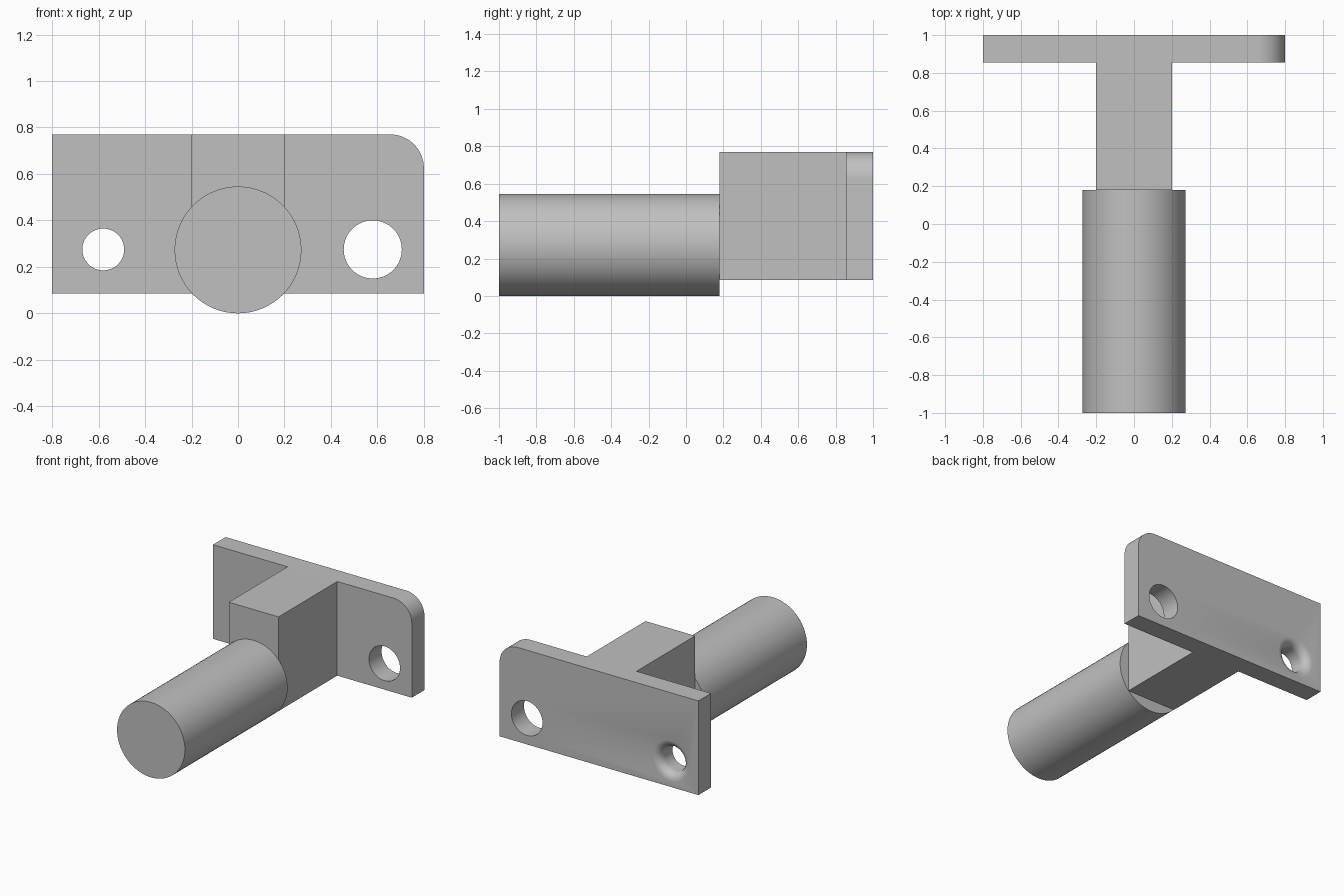
import bpy, bmesh, math
from mathutils import Matrix, Vector

default = bpy.data.objects.get("Cube")
if default:
    bpy.data.objects.remove(default)

grey = bpy.data.materials.new("plain grey")
grey.use_nodes = True
grey.diffuse_color = (0.53, 0.53, 0.53, 1)
grey.node_tree.nodes["Principled BSDF"].inputs["Base Color"].default_value = grey.diffuse_color

BOTTOM, TOP = 0.085, 0.77      # height range of plate and block
AXIS_Z = 0.275                 # height of pin and hole axes
PLATE_FRONT, BACK = 0.855, 1.0
PIN_END = 0.18


def finish(name, bm):
    """Turn a bmesh into a grey object."""
    bmesh.ops.recalc_face_normals(bm, faces=bm.faces)
    mesh = bpy.data.meshes.new(name)
    bm.to_mesh(mesh)
    bm.free()
    mesh.materials.append(grey)
    obj = bpy.data.objects.new(name, mesh)
    bpy.context.collection.objects.link(obj)
    return obj


def prism(name, outline, y0, y1):
    """Extrude an (x, z) outline along y."""
    bm = bmesh.new()
    face = bm.faces.new([bm.verts.new((x, y0, z)) for x, z in outline])
    out = bmesh.ops.extrude_face_region(bm, geom=[face])
    verts = [v for v in out["geom"] if isinstance(v, bmesh.types.BMVert)]
    bmesh.ops.translate(bm, verts=verts, vec=(0, y1 - y0, 0))
    return finish(name, bm)


def lathe(name, profile, x, z, steps=64):
    """Stack rings of (radius, y) around an axis along y and cap both ends."""
    bm = bmesh.new()
    rings = []
    for r, y in profile:
        angles = [math.tau * i / steps for i in range(steps)]
        rings.append([bm.verts.new((x + r * math.cos(a), y, z + r * math.sin(a))) for a in angles])
    for a, b in zip(rings, rings[1:]):
        for i in range(steps):
            j = (i + 1) % steps
            bm.faces.new((a[i], a[j], b[j], b[i]))
    bm.faces.new(rings[0])
    bm.faces.new(rings[-1])
    return finish(name, bm)


def select_only(obj):
    bpy.ops.object.select_all(action='DESELECT')
    obj.select_set(True)
    bpy.context.view_layer.objects.active = obj


def cut(target, cutter):
    mod = target.modifiers.new("cut", 'BOOLEAN')
    mod.operation, mod.solver, mod.object = 'DIFFERENCE', 'EXACT', cutter
    select_only(target)
    bpy.ops.object.modifier_apply(modifier=mod.name)
    bpy.data.objects.remove(cutter)


# Mounting plate with one rounded upper corner
corner = 0.145
arc = [(0.8 - corner + corner * math.cos(a), TOP - corner + corner * math.sin(a))
       for a in (math.pi / 2 * i / 16 for i in range(17))]
plate = prism("mounting_plate", [(-0.8, BOTTOM), (0.8, BOTTOM)] + arc + [(-0.8, TOP)],
              PLATE_FRONT, BACK)

# Plain large hole
cut(plate, lathe("large_hole_cutter", [(0.125, 0.8), (0.125, 1.1)], 0.58, AXIS_Z))

# Small hole with a rounded lip at the back
lip, hole = 0.06, 0.09
curve = [(hole + lip * (1 - math.cos(a)), BACK - lip + lip * math.sin(a))
         for a in (math.pi / 2 * i / 10 for i in range(10))]
cut(plate, lathe("small_hole_cutter", [(hole, 0.8)] + curve +
                 [(hole + lip, BACK + 0.001), (hole + lip, 1.1)], -0.58, AXIS_Z))

# Square neck joining plate and pin
neck = prism("neck_block", [(-0.2, BOTTOM), (0.2, BOTTOM), (0.2, TOP), (-0.2, TOP)],
             PIN_END, PLATE_FRONT)

# Round pin
pin = lathe("round_pin", [(0.273, -1.0), (0.273, PIN_END)], 0, 0.273)

for obj in (plate, neck, pin):
    select_only(obj)
    bpy.ops.object.shade_smooth_by_angle(angle=math.radians(30))
